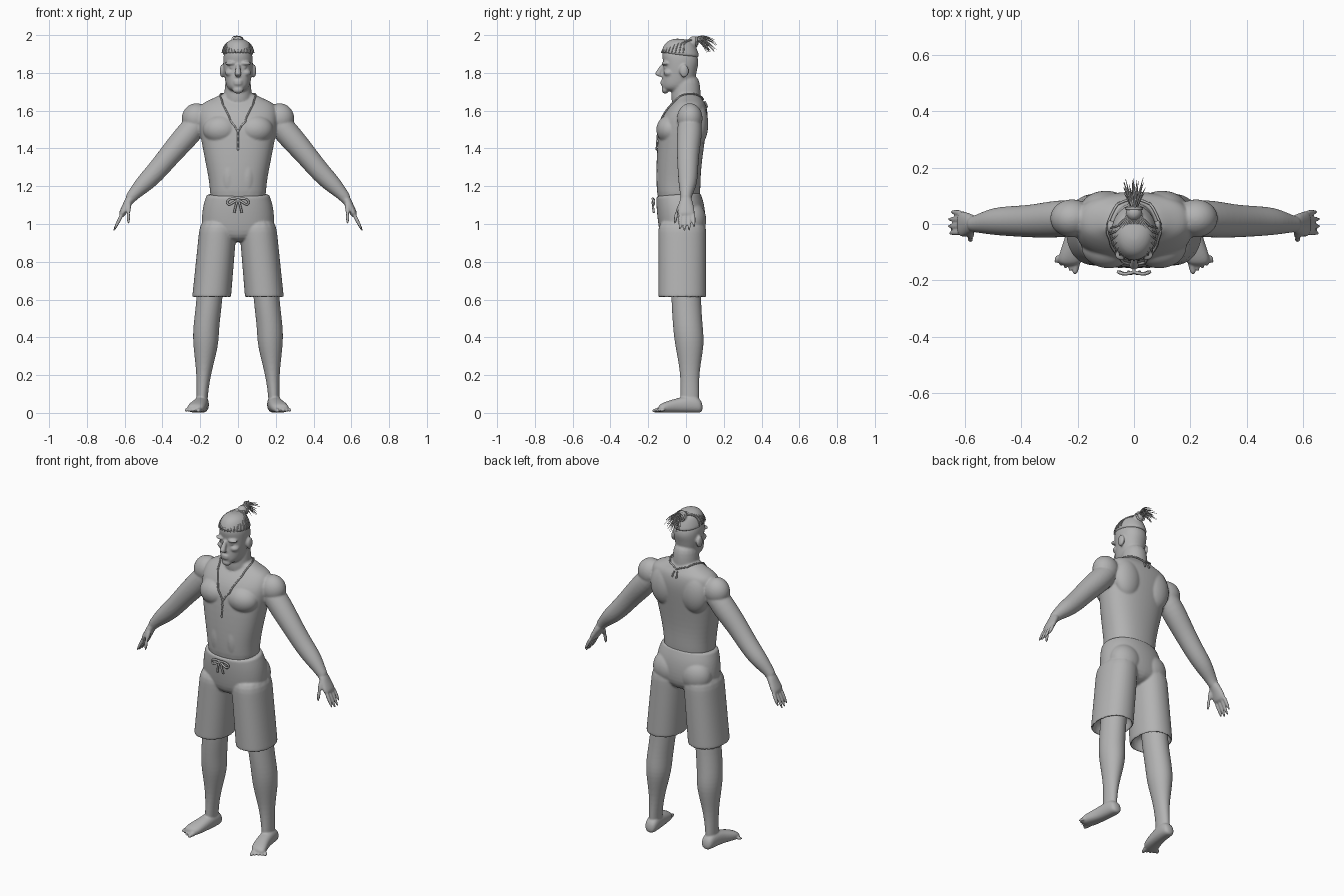
import bpy, bmesh, math, random
from mathutils import Vector, Matrix

cube = bpy.data.objects.get("Cube")
if cube:
    bpy.data.objects.remove(cube, do_unlink=True)
random.seed(4)

grey = bpy.data.materials.new("clay_grey")
grey.use_nodes = True
shade = (.45, .45, .45, 1)
grey.diffuse_color = shade
grey.node_tree.nodes["Principled BSDF"].inputs["Base Color"].default_value = shade

X, Y = Vector((1, 0, 0)), Vector((0, 1, 0))
SIDES = {"left": 1, "right": -1}


def loft(bm, rings, across=X, side=1, boxiness=1, count=16):
    """Closed skin over rings (x, y, z, radius across, optional second radius)."""
    direction = Vector(rings[-1][:3]) - Vector(rings[0][:3])
    other = direction.cross(across).normalized()
    loops = []
    for x, y, z, radius, *rest in rings:
        depth = rest[0] if rest else radius
        loop = []
        for i in range(count):
            angle = math.tau * i / count
            c, s = (math.copysign(abs(k) ** boxiness, k) for k in (math.cos(angle), math.sin(angle)))
            point = Vector((x, y, z)) + across * (radius * c) + other * (depth * s)
            loop.append(bm.verts.new((point.x * side, point.y, point.z)))
        loops.append(loop)
    for lower, upper in zip(loops, loops[1:]):
        for i in range(count):
            j = (i + 1) % count
            bm.faces.new((lower[i], lower[j], upper[j], upper[i]))
    bm.faces.new(loops[0])
    bm.faces.new(loops[-1])


def trunk(bm, levels, boxiness=1):
    """Central upright form from levels (z, y, half width, half depth)."""
    loft(bm, [(0, y, z, width, depth) for z, y, width, depth in levels], boxiness=boxiness)


def blob(bm, centre, radii, side=1):
    """Ellipsoid used as a muscle or a facial form."""
    x, y, z = centre
    place = Matrix.Translation((x * side, y, z)) @ Matrix.Diagonal((*radii, 1))
    bmesh.ops.create_uvsphere(bm, u_segments=16, v_segments=10, radius=1, matrix=place)


def digit(bm, root, tip, radius, across, side):
    """Finger or toe with a rounded tip."""
    root, tip = Vector(root), Vector(tip)
    rings = [(*root.lerp(tip, t), radius * math.sqrt(1.1 - t ** 4)) for t in (0, .5, .9, 1)]
    loft(bm, rings, across, side, count=8)


def add_object(name, data):
    data.materials.append(grey)
    ob = bpy.data.objects.new(name, data)
    bpy.context.collection.objects.link(ob)
    return ob


def finish(name, bm, voxel=.006, relax=3):
    """Blend overlapping closed forms into one smooth skin."""
    bmesh.ops.recalc_face_normals(bm, faces=bm.faces)
    mesh = bpy.data.meshes.new(name)
    bm.to_mesh(mesh)
    bm.free()
    ob = add_object(name, mesh)
    rounding = ob.modifiers.new("round", "SUBSURF")
    rounding.levels = rounding.render_levels = 2
    blend = ob.modifiers.new("blend", "REMESH")
    blend.mode, blend.voxel_size, blend.use_smooth_shade = "VOXEL", voxel, True
    smooth = ob.modifiers.new("relax", "SMOOTH")
    smooth.factor, smooth.iterations = .5, relax
    return ob


def cords(name, paths, thickness, taper=0):
    """Round cords along smooth paths, thinning towards the end by taper."""
    curve = bpy.data.curves.new(name, "CURVE")
    curve.dimensions, curve.bevel_depth, curve.bevel_resolution = "3D", thickness, 1
    curve.resolution_u, curve.use_fill_caps = 4, True
    for path in paths:
        spline = curve.splines.new("NURBS")
        spline.points.add(len(path) - 1)
        for i, (point, place) in enumerate(zip(spline.points, path)):
            point.co = (*place, 1)
            point.radius = 1 - taper * i / (len(path) - 1)
        spline.order_u, spline.use_endpoint_u = 3, True
    add_object(name, curve)


def mirrored(path):
    """The path on both sides of the body."""
    return [[(x * side, y, z) for x, y, z in path] for side in SIDES.values()]


# Torso, neck and head
bm = bmesh.new()
trunk(bm, [(1.07, -.04, .15, .11), (1.2, -.04, .15, .12), (1.3, -.04, .17, .12),
           (1.5, -.02, .21, .13), (1.58, 0, .22, .12), (1.64, .02, .2, .09),
           (1.66, .02, .14, .07), (1.7, .01, .07, .06)], .85)
trunk(bm, [(1.6, 0, .09, .08), (1.7, 0, .07, .08), (1.8, 0, .07, .07)])
trunk(bm, [(1.7, -.08, .03, .05), (1.72, -.06, .06, .07), (1.76, -.04, .07, .09), (1.83, -.03, .08, .09),
           (1.86, -.03, .08, .1), (1.9, -.03, .08, .1), (1.96, -.03, .04, .06)], .92)

# Nose, chin and lips
loft(bm, [(0, -.12, 1.85, .01), (0, -.14, 1.81, .014), (0, -.15, 1.79, .02), (0, -.14, 1.78, .015)])
blob(bm, (0, -.11, 1.71), (.03, .02, .02))
for z in (1.742, 1.755):
    blob(bm, (0, -.124, z), (.025, .012, .007))

for side in SIDES.values():
    # Brow, eye, cheek and ear
    blob(bm, (.04, -.11, 1.85), (.03, .02, .01), side)
    blob(bm, (.03, -.11, 1.83), (.015, .01, .01), side)
    blob(bm, (.04, -.09, 1.8), (.03, .03, .02), side)
    blob(bm, (.085, -.01, 1.81), (.012, .025, .035), side)
    # Chest, shoulder blade, shoulder and belly muscles
    blob(bm, (.09, -.08, 1.5), (.1, .08, .08), side)
    blob(bm, (.1, .06, 1.53), (.09, .06, .12), side)
    blob(bm, (.22, .02, 1.56), (.08, .07, .08), side)
    blob(bm, (.05, -.07, 1.25), (.06, .09, .16), side)
    # Arm
    loft(bm, [(.17, .02, 1.59, .06), (.26, .02, 1.48, .07), (.35, .01, 1.38, .06), (.43, .01, 1.28, .055),
              (.5, .01, 1.21, .05), (.56, 0, 1.15, .03), (.58, 0, 1.12, .03)], Y, side)
    # Palm, fingers and thumb
    loft(bm, [(.56, 0, 1.15, .03), (.59, 0, 1.1, .04, .02), (.61, 0, 1.06, .05, .02),
              (.62, 0, 1.04, .04, .015)], Y, side)
    for i, reach in enumerate((.09, .1, .1, .08)):
        y = .023 * i - .03
        digit(bm, (.61, y, 1.06), (.61 + reach / 2, y * 1.1, 1.06 - reach), .011, Y, side)
    digit(bm, (.58, -.02, 1.12), (.58, -.05, 1.05), .016, Y, side)
    digit(bm, (.58, -.05, 1.06), (.58, -.06, 1), .011, Y, side)
body = finish("body", bm)

# Legs and bare feet
for label, side in SIDES.items():
    bm = bmesh.new()
    loft(bm, [(.14, 0, .76, .07, .08), (.15, 0, .6, .07, .08), (.17, .01, .45, .07, .08),
              (.17, .02, .36, .07, .08), (.18, .02, .22, .04, .05), (.19, .02, .1, .03, .05),
              (.19, .02, .03, .03, .05)], side=side)
    loft(bm, [(.19, .09, .03, .03), (.19, .05, .05, .04, .05), (.2, -.04, .04, .04),
              (.22, -.11, .03, .05, .03), (.23, -.15, .02, .04, .02)], side=side, boxiness=.85)
    for i in range(5):
        x = .2 + .017 * i
        digit(bm, (x, -.11, .02), (x + .01, .01 * i - .18, .01), .01 if i else .015, X, side)
    finish(label + "_leg", bm, .005)

# Shorts with hollow hems
bm = bmesh.new()
trunk(bm, [(1.16, -.04, .17, .12), (1.15, -.04, .17, .12), (1.1, -.03, .19, .13),
           (1, -.02, .2, .13), (.9, -.02, .18, .11)], .9)
for side in SIDES.values():
    outside = [(.1 + .04 * t, -.02, 1.04 - .43 * t, .1 + .005 * t, .13) for t in (0, .25, .5, .75, .96, 1)]
    inside = [(.14, -.02, .61, .09, .115), (.13, -.02, .7, .09, .11)]
    loft(bm, outside + inside, side=side, boxiness=.9)
    # Buttock
    blob(bm, (.09, .03, 1.02), (.1, .08, .1), side)
finish("shorts", bm)

# Swept-back hair with combed strands and a knot
bm = bmesh.new()
trunk(bm, [(1.89, -.03, .08, .1), (1.9, -.03, .085, .105), (1.95, -.03, .07, .085),
           (1.97, -.02, .05, .06), (1.98, -.02, .02, .03)])
blob(bm, (0, .04, 1.965), (.03, .03, .03))
finish("hair_cap", bm, .005)

knot = Vector((0, .035, 1.975))
strands = []
for i in range(17):
    angle = math.pi * (i / 16 - .5) * 1.1
    outward = Vector((.083 * math.sin(angle), -.1 * math.cos(angle), 0))
    rim = outward + Vector((0, -.03, 1.905))
    crown = outward * .66 + Vector((0, -.02, 1.968))
    strands.append([rim, rim.lerp(crown, .3) + outward * .1, crown, knot + outward * .2])
cords("hair_strands", strands, .0035)

# Tied ponytail
tail = []
for i in range(46):
    spread, lift = random.uniform(-1, 1), random.uniform(-1, 1)
    length = random.uniform(.07, .13) * (1 - abs(lift) / 5)
    path = []
    for t in (0, .3, .7, 1):
        droop = .08 * t * (.6 - t) + .04 * lift * t
        path.append(knot + Vector((.04 * spread * t, length * t + .01, droop)))
    tail.append(path)
cords("ponytail", tail, .005, .85)
angles = [math.tau * i / 12 for i in range(13)]
cords("hair_tie", [[knot + Vector((.027 * math.cos(a), .02, .024 * math.sin(a) - .01)) for a in angles]], .006)

# Necklace laid on the skin
bpy.context.view_layer.update()
skin = body.evaluated_get(bpy.context.evaluated_depsgraph_get())


def on_skin(path, gap=.004, steps=6):
    points, result = [Vector(p) for p in path], []
    for start, end in zip(points, points[1:]):
        for i in range(steps + 1):
            found, place, normal, face = skin.closest_point_on_mesh(start.lerp(end, i / steps))
            result.append(place + normal * gap)
    return result


neckline = [(0, .11, 1.67), (.06, .08, 1.69), (.09, 0, 1.68), (.08, -.07, 1.63), (.04, -.15, 1.56), (0, -.17, 1.49)]
nape_end = [(.01, .13, 1.67), (.015, .13, 1.62)]
drop = on_skin([(0, -.18, 1.5), (0, -.18, 1.4)], .005)
cords("necklace", [on_skin(path) for path in mirrored(neckline) + mirrored(nape_end)] + [drop], .0045)
bm = bmesh.new()
for place in drop[::2]:
    blob(bm, place, (.007, .006, .01))
finish("pendant_beads", bm, .003, 1)

# Drawstring bow
tie = (0, -.17, 1.13)
bow_loop = [tie, (.03, -.18, 1.14), (.06, -.17, 1.12), (.05, -.17, 1.1), (.03, -.18, 1.11), tie]
bow_end = [tie, (.01, -.18, 1.11), (.02, -.17, 1.06)]
cords("drawstring", mirrored(bow_loop) + mirrored(bow_end), .006)
